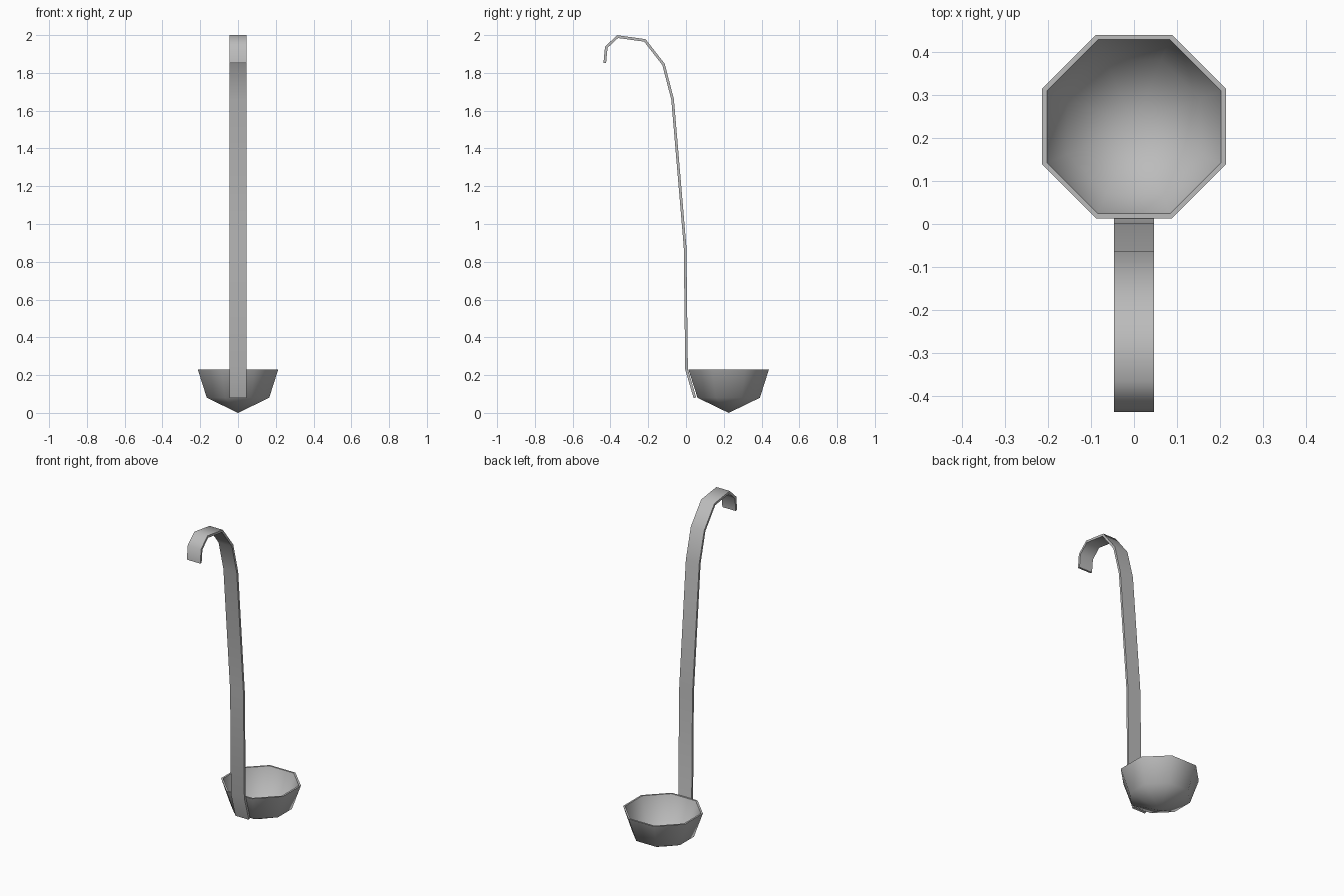
import bpy, bmesh, math
from mathutils import Vector

if "Cube" in bpy.data.objects:
    bpy.data.objects.remove(bpy.data.objects["Cube"])

steel = bpy.data.materials.new("brushed steel grey")
steel.diffuse_color = (0.5, 0.5, 0.5, 1)
steel.use_nodes = True
steel.node_tree.nodes["Principled BSDF"].inputs["Base Color"].default_value = steel.diffuse_color


def make_object(name, bm):
    bmesh.ops.recalc_face_normals(bm, faces=bm.faces)
    mesh = bpy.data.meshes.new(name)
    bm.to_mesh(mesh)
    bm.free()
    mesh.materials.append(steel)
    obj = bpy.data.objects.new(name, mesh)
    bpy.context.collection.objects.link(obj)
    bpy.ops.object.select_all(action='DESELECT')
    obj.select_set(True)
    bpy.context.view_layer.objects.active = obj
    bpy.ops.object.shade_smooth_by_angle(angle=math.radians(60))
    return obj


# Bowl: octagonal lathe of (apothem, z), outer tip -> rim -> inner tip
SIDES, CENTRE_Y = 8, 0.226
profile = [(0, 0), (0.165, 0.08), (0.213, 0.23),
           (0.202, 0.23), (0.155, 0.087), (0, 0.012)]
bm = bmesh.new()
rings = []
for apothem, z in profile:
    if apothem == 0:
        rings.append([bm.verts.new((0, CENTRE_Y, z))] * SIDES)
        continue
    r = apothem / math.cos(math.pi / SIDES)
    angles = [(i + 0.5) * 2 * math.pi / SIDES for i in range(SIDES)]
    rings.append([bm.verts.new((r * math.cos(a), CENTRE_Y + r * math.sin(a), z))
                  for a in angles])
for low, high in zip(rings, rings[1:]):
    for i in range(SIDES):
        j = (i + 1) % SIDES
        corners = [low[i], low[j], high[j], high[i]]
        bm.faces.new(list(dict.fromkeys(corners)))
make_object("bowl", bm)

# Handle: flat strip swept along a hooked (y, z) centre line
path = [Vector(p) for p in [
    (0.047, 0.08), (0.003, 0.23), (-0.005, 0.88), (-0.071, 1.66),
    (-0.119, 1.845), (-0.218, 1.972), (-0.362, 1.992),
    (-0.422, 1.936), (-0.430, 1.853)]]
HALF_WIDTH, HALF_THICK = 0.046, 0.007
bm = bmesh.new()
sections = []
for i, p in enumerate(path):
    before = (p - path[i - 1]).normalized() if i else None
    after = (path[i + 1] - p).normalized() if i < len(path) - 1 else None
    before, after = before or after, after or before
    tangent = (before + after).normalized()
    offset = Vector((-tangent.y, tangent.x)) * HALF_THICK / tangent.dot(after)
    a, b = p + offset, p - offset
    sections.append([bm.verts.new((x, q.x, q.y)) for x, q in (
        (-HALF_WIDTH, a), (HALF_WIDTH, a), (HALF_WIDTH, b), (-HALF_WIDTH, b))])
for s, t in zip(sections, sections[1:]):
    for i in range(4):
        j = (i + 1) % 4
        bm.faces.new((s[i], s[j], t[j], t[i]))
bm.faces.new(sections[0])
bm.faces.new(sections[-1])
make_object("hooked_handle", bm)
